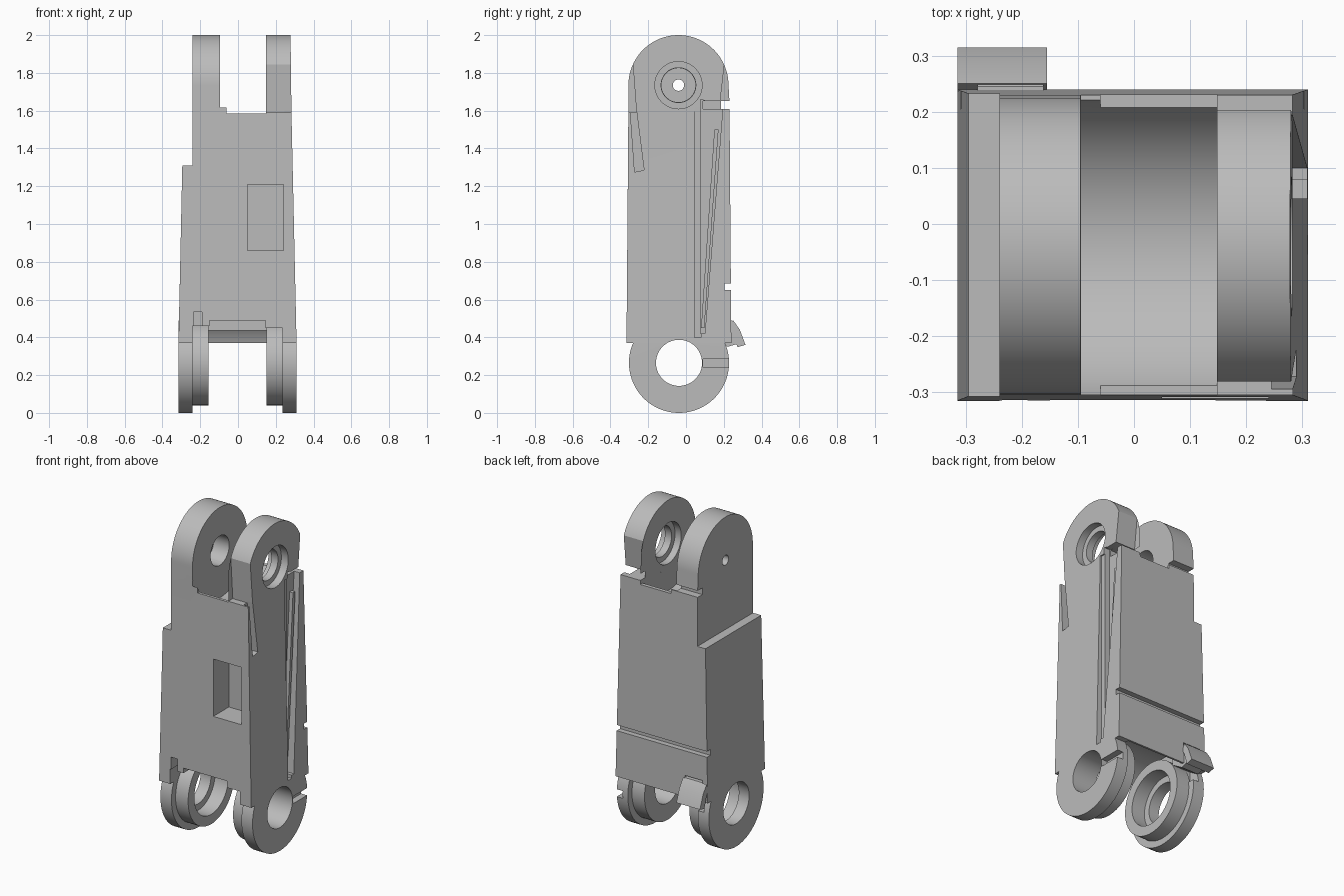
import bpy, bmesh, math

cube = bpy.data.objects.get("Cube")
if cube:
    bpy.data.objects.remove(cube, do_unlink=True)

grey = bpy.data.materials.new("plain grey")
grey.use_nodes = True
grey.diffuse_color = (0.5, 0.5, 0.5, 1)
grey.node_tree.nodes["Principled BSDF"].inputs["Base Color"].default_value = (0.5, 0.5, 0.5, 1)

TOP = (-0.04, 1.735)     # upper hinge axis (y, z)
LOW = (-0.037, 0.265)    # lower hinge axis (y, z)
R = 0.265


def prism(name, pts, a, b, axis="x"):
    """Extrude a (y, z) profile along x, or an (x, z) profile along y."""
    place = (lambda p, t: (t, *p)) if axis == "x" else (lambda p, t: (p[0], t, p[1]))
    bm = bmesh.new()
    face = bm.faces.new([bm.verts.new(place(p, a)) for p in pts])
    ext = bmesh.ops.extrude_face_region(bm, geom=[face])
    shift = (b - a, 0, 0) if axis == "x" else (0, b - a, 0)
    moved = [v for v in ext["geom"] if isinstance(v, bmesh.types.BMVert)]
    bmesh.ops.translate(bm, vec=shift, verts=moved)
    bmesh.ops.recalc_face_normals(bm, faces=bm.faces)
    mesh = bpy.data.meshes.new(name)
    bm.to_mesh(mesh)
    bm.free()
    mesh.materials.append(grey)
    ob = bpy.data.objects.new(name, mesh)
    bpy.context.collection.objects.link(ob)
    return ob


def arc(centre, r, start, end, n=48):
    angles = [math.radians(start + (end - start) * i / n) for i in range(n + 1)]
    return [(centre[0] + r * math.cos(t), centre[1] + r * math.sin(t)) for t in angles]


def disc(name, centre, r, a, b):
    return prism(name, arc(centre, r, 0, 360, 64)[:-1], a, b)


def box(name, x0, x1, y0, y1, z0, z1):
    return prism(name, [(y0, z0), (y1, z0), (y1, z1), (y0, z1)], x0, x1)


def combine(target, tool, operation="DIFFERENCE"):
    mod = target.modifiers.new("bool", "BOOLEAN")
    mod.operation, mod.solver, mod.object = operation, "EXACT", tool
    with bpy.context.temp_override(object=target, active_object=target):
        bpy.ops.object.modifier_apply(modifier=mod.name)
    bpy.data.objects.remove(tool, do_unlink=True)


# Link body: front outline crossed with the rounded side outline
front = [(-0.315, -0.01), (-0.24, -0.01), (-0.24, 0.46), (-0.15, 0.46), (-0.15, 0.49),
         (0.145, 0.49), (0.145, 0.45), (0.235, 0.45), (0.235, -0.01), (0.31, -0.01),
         (0.31, 0.37), (0.283, 1.59), (0.278, 2.02), (0.148, 2.02), (0.148, 1.585),
         (-0.06, 1.585), (-0.06, 1.65), (-0.095, 1.65), (-0.095, 2.02), (-0.24, 2.02),
         (-0.24, 1.31), (-0.295, 1.31), (-0.315, 0.37)]
side = (arc(TOP, R, 0, 180) + [(-0.305, 1.6), (-0.315, 0.37)]
        + arc(LOW, R, 156.6, 383.4) + [(0.24, 0.37), (0.23, 1.65)])
body = prism("link_body", front, -0.4, 0.4, "y")
combine(body, box("back_panel", -0.25, 0.245, 0.19, 0.24, 0.37, 0.64), "UNION")
combine(body, prism("side_outline", side, -0.5, 0.5), "INTERSECT")

# Round clearances around both hinges
combine(body, disc("top_trough", TOP, 0.29, -0.0949, 0.1479))
combine(body, disc("low_trough", LOW, 0.285, -0.2399, 0.2349))

# Upper fork bores
combine(body, disc("pin_hole", TOP, 0.03, -0.4, 0))
combine(body, disc("blind_bore", TOP, 0.09, -0.2, 0))
combine(body, disc("lip_bore", TOP, 0.092, 0.1, 0.4))
combine(body, disc("outer_bore", TOP, 0.125, 0.235, 0.4))
combine(body, disc("inner_bore", TOP, 0.125, 0.1, 0.19))

# Narrowed left fork arm and the slit behind the front wall
combine(body, prism("arm_front", [(-0.4, 1.59), (-0.262, 1.59), (-0.282, 1.86), (-0.4, 1.86)], 0.1481, 0.4))
combine(body, prism("arm_back", [(0.4, 1.64), (0.18, 1.64), (0.205, 1.86), (0.4, 1.86)], 0.1481, 0.4))
combine(body, prism("slit", [(-0.295, 1.6), (-0.262, 1.6), (-0.222, 1.285), (-0.272, 1.275)], 0.245, 0.4))

# Horizontal gaps on the back
combine(body, box("upper_gap", -0.5, 0.5, 0.185, 0.4, 1.61, 1.65))
combine(body, box("upper_gap_left", 0.1481, 0.5, 0.09, 0.4, 1.61, 1.65))
combine(body, box("lower_gap", -0.5, 0.5, 0.205, 0.4, 0.65, 0.685))

# Tapered channel on the left side, and the front pocket
combine(body, prism("channel", [(0.078, 1.66), (0.195, 1.62), (0.1, 0.42), (0.078, 0.42)], 0.245, 0.5))
combine(body, prism("channel_slot", [(0.045, 1.62), (0.079, 1.62), (0.079, 0.4), (0.045, 0.4)], 0.275, 0.5))
combine(body, box("pocket", 0.05, 0.24, -0.5, -0.16, 0.86, 1.21))

# Notch in the left foot, clip recess and small front notch
combine(body, box("foot_notch", 0.27, 0.5, 0.09, 0.4, 0.24, 0.285))
combine(body, box("clip_recess", -0.28, -0.16, 0.15, 0.4, 0.3, 0.5))
combine(body, box("front_notch", -0.235, -0.19, -0.5, -0.25, 0.4, 0.535))

# Stepped hubs inside the feet
right_hub = disc("right_hub", LOW, 0.225, -0.25, -0.155)
left_hub = disc("left_hub", LOW, 0.225, 0.15, 0.24)
combine(body, right_hub, "UNION")
combine(body, left_hub, "UNION")
combine(body, disc("right_hole", LOW, 0.125, -0.5, -0.1))
combine(body, disc("right_counterbore", LOW, 0.165, -0.245, -0.1))
combine(body, disc("left_hole", LOW, 0.122, 0.1, 0.5))

# Slanted strip lying in the channel
strip = prism("channel_strip", [(0.15, 1.5), (0.172, 1.5), (0.097, 0.45), (0.08, 0.45)], 0.24, 0.268)

# Curved latch on the back: a stem and a wider lip
stem = prism("latch_stem", [(0.14, 0.49), (0.245, 0.49), (0.285, 0.44), (0.29, 0.37), (0.22, 0.35), (0.14, 0.4)],
             -0.279, -0.161)
lip = prism("latch_lip", [(0.25, 0.49), (0.285, 0.44), (0.315, 0.36), (0.272, 0.348), (0.25, 0.42), (0.235, 0.45)],
            -0.315, -0.155)

# Smooth the curved surfaces, keep the edges crisp
bpy.ops.object.select_all(action="DESELECT")
for ob in (body, strip, stem, lip):
    ob.select_set(True)
bpy.context.view_layer.objects.active = body
bpy.ops.object.shade_smooth_by_angle(angle=math.radians(20))
